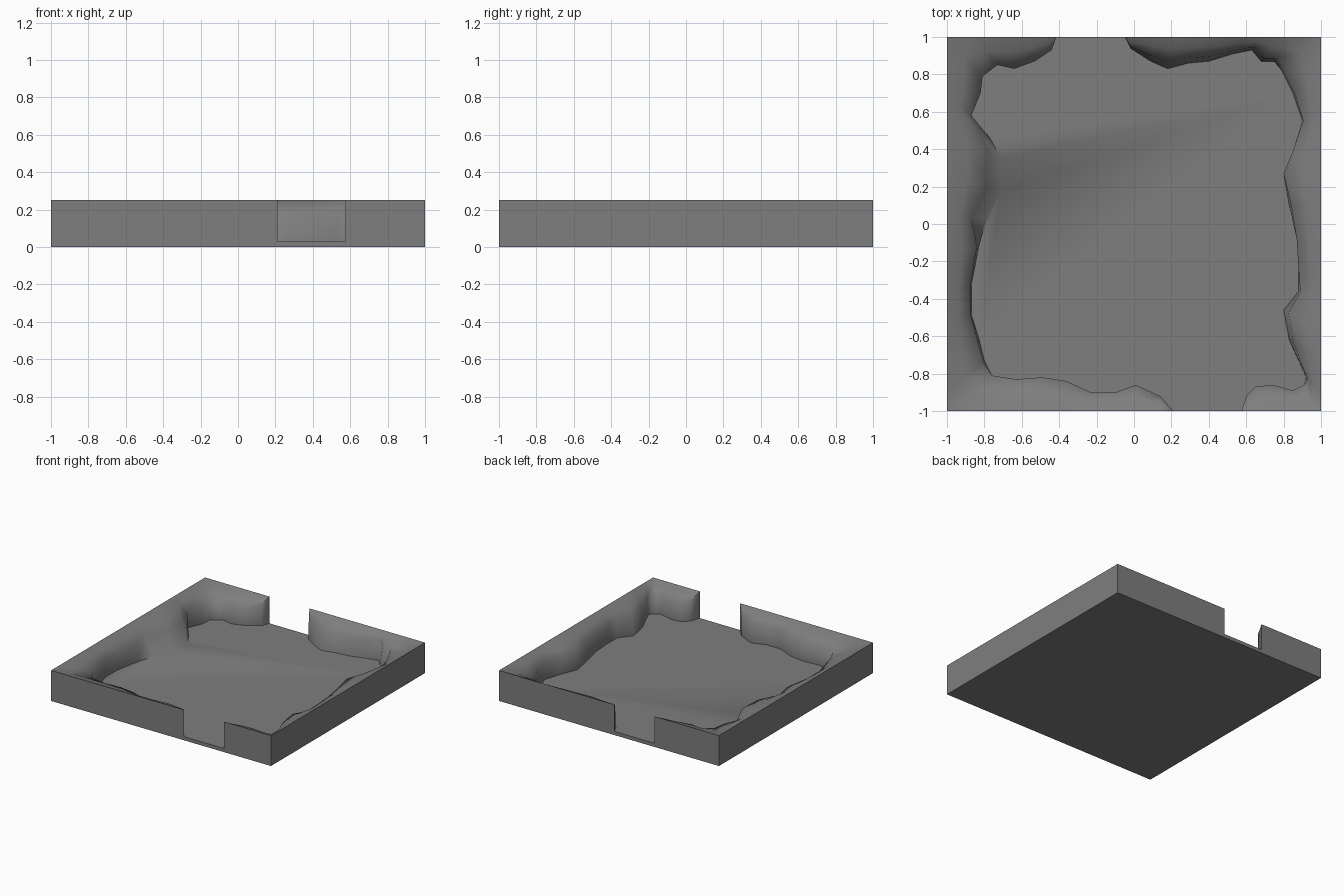
import bpy, bmesh
from mathutils import Vector

if "Cube" in bpy.data.objects:
    bpy.data.objects.remove(bpy.data.objects["Cube"])

TOP, FLOOR = 0.25, 0.03

# wall foot outlines, opening to opening: x, y, how far the lip leans back
west = [(.21, -1, 0), (.14, -.92, 0), (.01, -.86, 0), (-.10, -.9, 0), (-.23, -.9, 0),
        (-.36, -.84, 0), (-.49, -.82, 0), (-.63, -.83, 0), (-.76, -.81, 0), (-.80, -.73, .01),
        (-.83, -.61, .01), (-.87, -.48, .005), (-.87, -.33, .005), (-.83, -.12, .01),
        (-.79, .03, .08), (-.71, .18, .08), (-.71, .35, .08), (-.77, .46, .07),
        (-.87, .58, 0), (-.82, .70, 0), (-.81, .79, 0), (-.73, .85, 0), (-.64, .83, 0),
        (-.53, .87, 0), (-.44, .93, 0), (-.415, 1, 0)]
east = [(-.05, 1, 0), (-.02, .94, .01), (.09, .87, .03), (.18, .83, .04), (.29, .86, .03),
        (.40, .87, .03), (.53, .91, .02), (.63, .93, .02), (.68, .87, .02), (.75, .87, .02),
        (.79, .82, .01), (.85, .70, .01), (.9, .55, .005), (.85, .39, 0), (.8, .27, 0),
        (.83, .1, .01), (.87, -.08, 0), (.88, -.25, 0), (.88, -.36, .01), (.80, -.46, .03),
        (.83, -.62, .03), (.92, -.82, .01), (.91, -.86, 0), (.85, -.89, 0), (.74, -.86, 0),
        (.65, -.87, 0), (.6, -.92, 0), (.575, -1, 0)]


def section(x, y, lean):
    """Wall cross-section from floor edge over the lip to the outer edge."""
    foot = Vector((x, y))
    out = foot / max(abs(x), abs(y))
    if min(abs(out.x), abs(out.y)) > .92:              # snap to tile corner
        out = Vector((1 if x > 0 else -1, 1 if y > 0 else -1))
    gap = out - foot
    lip = foot + (gap.normalized() * lean if gap.length > 1e-4 else gap)
    drop = .07 * min(1, gap.length / .12)
    mid = lip.lerp(out, .5)
    return [(*foot, FLOOR), (*lip, TOP - drop), (*mid, TOP - drop * .35),
            (*out, TOP), (*out, FLOOR), (*out, 0)]


bm = bmesh.new()
walls = [[[bm.verts.new(p) for p in section(*pt)] for pt in side] for side in (west, east)]

# wall strips
for wall in walls:
    for a, b in zip(wall, wall[1:]):
        for i in range(5):
            bm.faces.new((a[i], b[i], b[i + 1], a[i + 1]))
# threshold edges below the two openings
for a, b in ((walls[0][-1], walls[1][0]), (walls[1][-1], walls[0][0])):
    bm.faces.new((a[4], b[4], b[5], a[5]))
# cave floor and underside
ring = walls[0] + walls[1]
bm.faces.new([s[0] for s in ring])
bmesh.ops.remove_doubles(bm, verts=bm.verts, dist=1e-4)
bmesh.ops.holes_fill(bm, edges=[e for e in bm.edges if e.is_boundary], sides=0)
bmesh.ops.recalc_face_normals(bm, faces=bm.faces)

mesh = bpy.data.meshes.new("cave_floor_tile")
bm.to_mesh(mesh)
bm.free()
tile = bpy.data.objects.new("cave_floor_tile", mesh)
bpy.context.collection.objects.link(tile)

# dark stone colour
stone = bpy.data.materials.new("dark_stone")
stone.diffuse_color = (.21, .21, .21, 1)
stone.use_nodes = True
stone.node_tree.nodes["Principled BSDF"].inputs["Base Color"].default_value = stone.diffuse_color
mesh.materials.append(stone)

bpy.context.view_layer.objects.active = tile
tile.select_set(True)
bpy.ops.object.shade_smooth_by_angle(angle=1.15)
